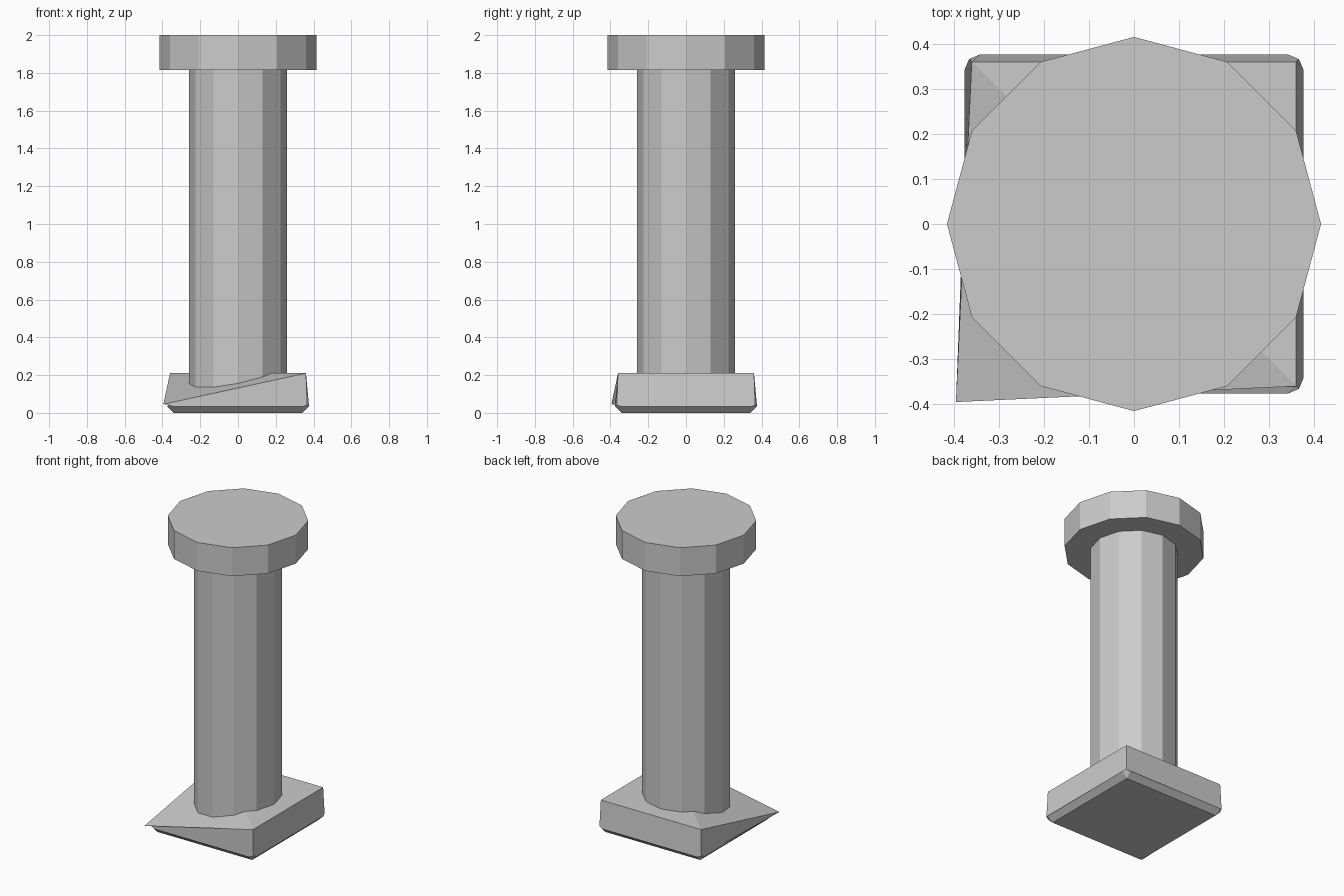
import bpy, bmesh
from math import pi
from mathutils import Matrix, Vector

if "Cube" in bpy.data.objects:
    bpy.data.objects.remove(bpy.data.objects["Cube"])


def prism(name, radius, z0, z1):
    # 12-sided drum with a corner on each axis
    bm = bmesh.new()
    bmesh.ops.create_cone(bm, cap_ends=True, segments=12, radius1=radius,
                          radius2=radius, depth=z1 - z0,
                          matrix=Matrix.Translation((0, 0, (z0 + z1) / 2)))
    return finish(name, bm)


def finish(name, bm):
    bmesh.ops.recalc_face_normals(bm, faces=bm.faces[:])
    mesh = bpy.data.meshes.new(name)
    bm.to_mesh(mesh)
    bm.free()
    obj = bpy.data.objects.new(name, mesh)
    bpy.context.collection.objects.link(obj)
    return obj


# square plinth: chamfered foot, tapered sides, front-left top corner broken down
bm = bmesh.new()
corner = {
    "foot": (0.34, 0.34, 0.0),
    "right": (0.376, 0.342, 0.034),
    "left": (0.342, 0.376, 0.034),
    "mid": (0.366, 0.366, 0.042),
    "top": (0.36, 0.36, 0.21),
}
rings = []
for i in range(4):
    rot = Matrix.Rotation(i * pi / 2, 3, 'Z')
    rings.append({k: bm.verts.new(rot @ Vector(v)) for k, v in corner.items()})
rings[2]["top"].co = (-0.395, -0.395, 0.046)

for i in range(4):
    a, b = rings[i], rings[(i + 1) % 4]
    bm.faces.new((a["top"], a["mid"], a["left"], b["right"], b["mid"], b["top"]))
    bm.faces.new((a["left"], a["foot"], b["foot"], b["right"]))
    bm.faces.new((a["foot"], a["left"], a["mid"], a["right"]))
bm.faces.new([r["foot"] for r in rings])
top = [r["top"] for r in rings]
bm.faces.new((top[0], top[1], top[3]))
bm.faces.new((top[1], top[2], top[3]))
finish("broken_base", bm)

# shaft and cap
prism("shaft", 0.26, 0.1, 1.82)
prism("cap", 0.415, 1.815, 2.0)
